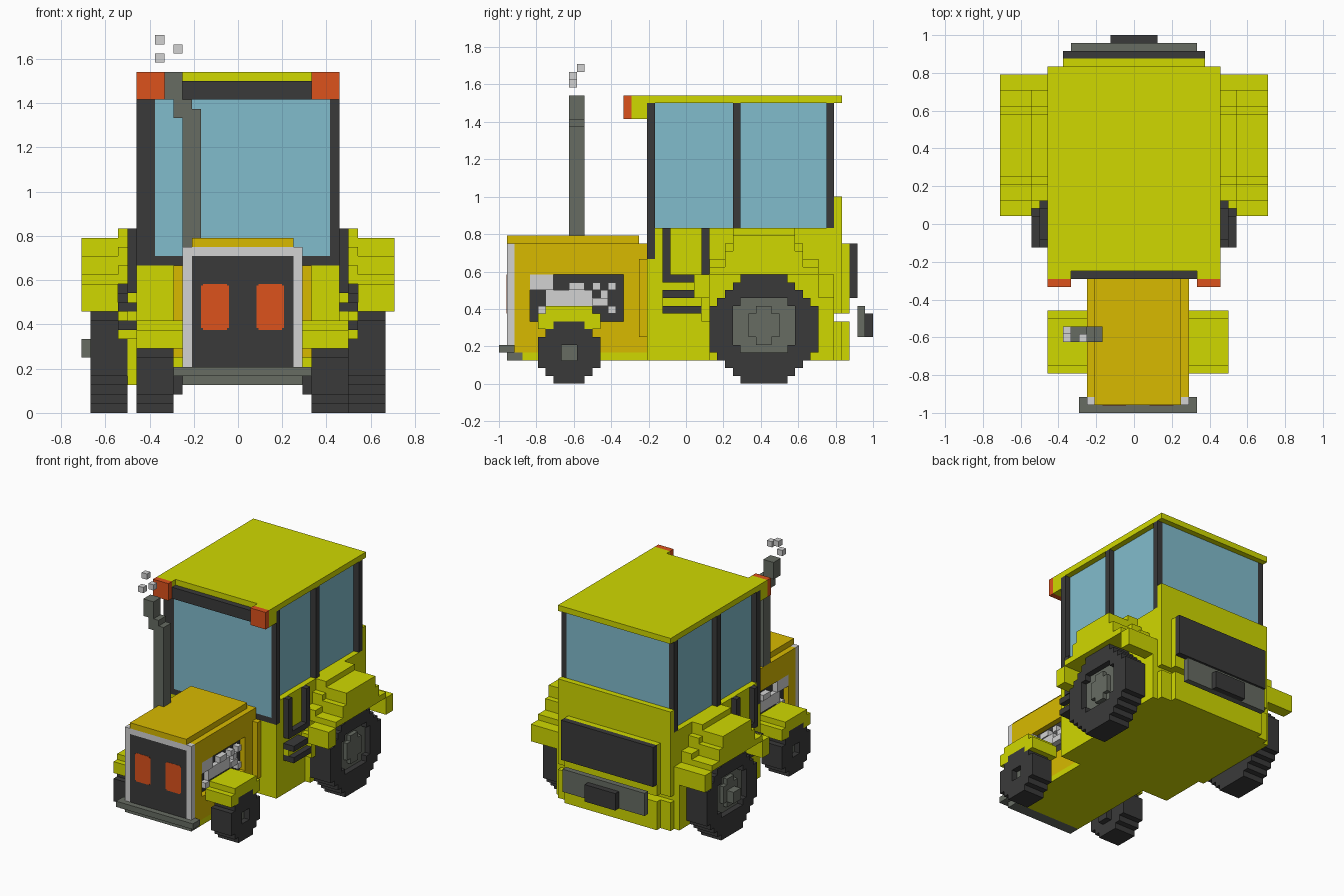
import bpy, bmesh
from mathutils import Matrix, Vector

cube = bpy.data.objects.get("Cube")
if cube:
    bpy.data.objects.remove(cube, do_unlink=True)

V = 2 / 48  # size of one block; all sizes below are in blocks


def material(name, rgb):
    m = bpy.data.materials.new(name)
    m.use_nodes = True
    m.diffuse_color = (*rgb, 1)
    m.node_tree.nodes["Principled BSDF"].inputs["Base Color"].default_value = (*rgb, 1)
    return m


YELLOW = material("lime yellow", (0.63, 0.69, 0.0))
MUSTARD = material("mustard", (0.69, 0.49, 0.0))
DARK = material("dark grey", (0.042, 0.042, 0.042))
GREY = material("mid grey", (0.135, 0.15, 0.124))
LIGHT = material("light grey", (0.65, 0.65, 0.65))
ORANGE = material("orange", (0.72, 0.085, 0.012))
GLASS = material("blue glass", (0.222, 0.503, 0.608))


def part(name, mat, boxes):
    """One object made of boxes (x0, x1, y0, y1, z0, z1)."""
    bm = bmesh.new()
    for x0, x1, y0, y1, z0, z1 in boxes:
        centre = Vector((x0 + x1, y0 + y1, z0 + z1)) * V / 2
        size = Vector((x1 - x0, y1 - y0, z1 - z0)) * V
        bmesh.ops.create_cube(bm, size=1, matrix=Matrix.Translation(centre) @ Matrix.Diagonal((*size, 1)))
    mesh = bpy.data.meshes.new(name)
    bm.to_mesh(mesh)
    bm.free()
    mesh.materials.append(mat)
    obj = bpy.data.objects.new(name, mesh)
    bpy.context.collection.objects.link(obj)


def mirror(boxes, axis=0):
    """Boxes plus their copies mirrored about x = axis."""
    return boxes + [(2 * axis - b[1], 2 * axis - b[0], *b[2:]) for b in boxes]


def tyre(name, x0, x1, cy, cz, widths, hole):
    """Stepped disc with a hole; widths and hole give half widths per row."""
    boxes = []
    for row in range(-len(widths), len(widths)):
        w = widths[row if row >= 0 else -row - 1]
        h = hole.get(row, 0)
        z = cz + row
        if h:
            boxes += [(x0, x1, cy - w, cy - h, z, z + 1), (x0, x1, cy + h, cy + w, z, z + 1)]
        else:
            boxes.append((x0, x1, cy - w, cy + w, z, z + 1))
    part(name, DARK, boxes)


# Body and underside
part("cab_body", YELLOW, [(-11, 11, -5, 19, 3, 16)] + mirror([(10, 11, -4, 19, 16, 20)]))
part("chassis", YELLOW, [(-6, 7, -21, -5, 3, 4)])
part("rear_panel", YELLOW, [(-11, 11, 19, 20, 9, 24), (-9, 9, 20, 21, 9, 18),
                            (-11, 11, 19, 20, 3, 8), (-9, 9, 20, 21, 3, 8)])
part("rear_plate", DARK, [(-9, 9, 21, 22, 11, 18)])
part("hitch_bar", GREY, [(-8, 8, 22, 23, 6, 10)])
part("hitch", DARK, [(-3, 3, 23, 24, 6, 9)])

# Cab, with front and rear glass flush and side glass set in
part("cab_glass", GLASS, [(-9, 10, -5, 0, 17, 36), (-10, 10, -4, 19, 17, 36)])
part("cab_pillars", DARK, mirror([(10, 11, -5, -4, 16, 36), (10, 11, 6, 7, 20, 36), (10, 11, 18, 19, 20, 36)])
     + [(-10, -9, -5, -4, 17, 36), (-10, 10, -5, -4, 16, 17)])
part("cab_roof", YELLOW, [(-11, 11, -6, 20, 36, 37)] + mirror([(8, 11, -7, -5, 34, 37)]))
part("roof_header", DARK, [(-8, 8, -7, -5, 34, 36)])
part("roof_lights", ORANGE, mirror([(8, 11, -8, -7, 34, 37)]))

# Door frames and steps
part("door_frames", DARK, mirror([(11, 12, -3, -2, 14, 20), (11, 12, 2, 3, 14, 20), (11, 12, -3, 3, 13, 14)]))
part("steps", DARK, mirror([(11, 13, -3, 1, 11, 12), (11, 13, -3, 2, 9, 10)]))
part("step_backs", YELLOW, mirror([(11, 12, -3, 2, 10, 11), (11, 13, 2, 3, 8, 12)]))

# Rear fenders: stepped outer arch with a slightly taller inner arch
part("rear_fenders", YELLOW, mirror([
    (11, 12, 3, 19, 3, 14), (11, 13, 6, 14, 19, 20), (11, 13, 5, 15, 17, 18),
    (11, 13, 3, 17, 15, 16), (11, 17, 6, 14, 17, 19), (11, 17, 5, 15, 15, 17), (11, 17, 3, 17, 14, 15),
    (13, 17, 1, 3, 11, 14), (12, 17, 17, 19, 11, 14)]))

# Hood with an open engine bay on both sides
part("hood", MUSTARD, [
    (-5, 6, -23, -6, 18, 19), (-6, 7, -22, -5, 14, 18), (-6, 7, -22, -5, 4, 8),
    (-6, 7, -22, -20, 8, 14), (-6, 7, -8, -5, 8, 14), (-7, 8, -6, -5, 6, 16)])
part("engine_core", DARK, [(-5, 6, -20, -8, 8, 14)])
part("engine_details", LIGHT, mirror([
    (6, 7, -20, -17, 12, 14), (6, 6.8, -18, -12, 10, 12), (6, 7, -15, -13, 12, 13),
    (6, 7, -12, -11, 12, 13), (6, 7, -10, -9, 12, 13), (6, 6.8, -11, -10, 11, 12),
    (6, 7, -12, -10, 10, 11), (6, 7, -10, -9, 9, 10), (6, 7, -19, -18, 9, 10)], 0.5))

# Grille, headlights and bumper
part("grille_frame", LIGHT, [(-6, -5, -23, -22, 5, 18), (6, 7, -23, -22, 5, 18), (-5, 6, -23, -22, 17, 18)])
part("grille", DARK, [(-5, 6, -23, -22, 5, 17)])
part("headlights", ORANGE, mirror([
    (2.2, 4.8, -23.04, -23, 9, 14), (2, 2.2, -23.04, -23, 9.2, 13.8), (4.8, 5, -23.04, -23, 9.2, 13.8)], 0.5))
part("bumper", GREY, [(-7, 8, -24, -22, 4, 5), (-6, 7, -23, -21, 3, 4)])

# Front fenders
part("front_fenders", YELLOW, mirror([
    (7, 12, -18, -12, 9, 10), (7, 12, -19, -11, 8, 9),
    (7, 12, -19, -17, 7, 8), (7, 12, -13, -11, 7, 8)], 0.5))

# Wheels
REAR = [7, 7, 7, 6, 5, 4, 3]
REAR_HOLE = {-3: 3, -2: 4, -1: 4, 0: 4, 1: 4, 2: 4, 3: 3}
FRONT = [4, 4, 3, 2]
FRONT_HOLE = {-1: 1, 0: 1}
tyre("left_rear_tyre", 12, 16, 10, 7, REAR, REAR_HOLE)
tyre("right_rear_tyre", -16, -12, 10, 7, REAR, REAR_HOLE)
tyre("left_front_tyre", 8, 12, -15, 4, FRONT, FRONT_HOLE)
tyre("right_front_tyre", -11, -7, -15, 4, FRONT, FRONT_HOLE)
part("rear_hubs", GREY, mirror([(12, 15, 6, 14, 4, 11), (15, 15.7, 8, 12, 6, 9), (15, 15.7, 9, 11, 5, 10)])
     + [(-17, -15, 9, 11, 6, 8)])
part("front_hubs", GREY, mirror([(8, 11, -16, -14, 3, 5)], 0.5))
part("front_axle_ends", DARK, mirror([(7, 8, -16, -14, 2, 5)], 0.5))

# Exhaust pipe and smoke puffs
part("exhaust", GREY, [(-6, -4, -15, -13, 18, 33), (-7, -5, -15, -13, 32, 34), (-8, -6, -15, -13, 34, 37)])
part("smoke", LIGHT, [(-9, -8, -14, -13, 40, 41), (-9, -8, -15, -14, 38, 39), (-7, -6, -15, -14, 39, 40)])
